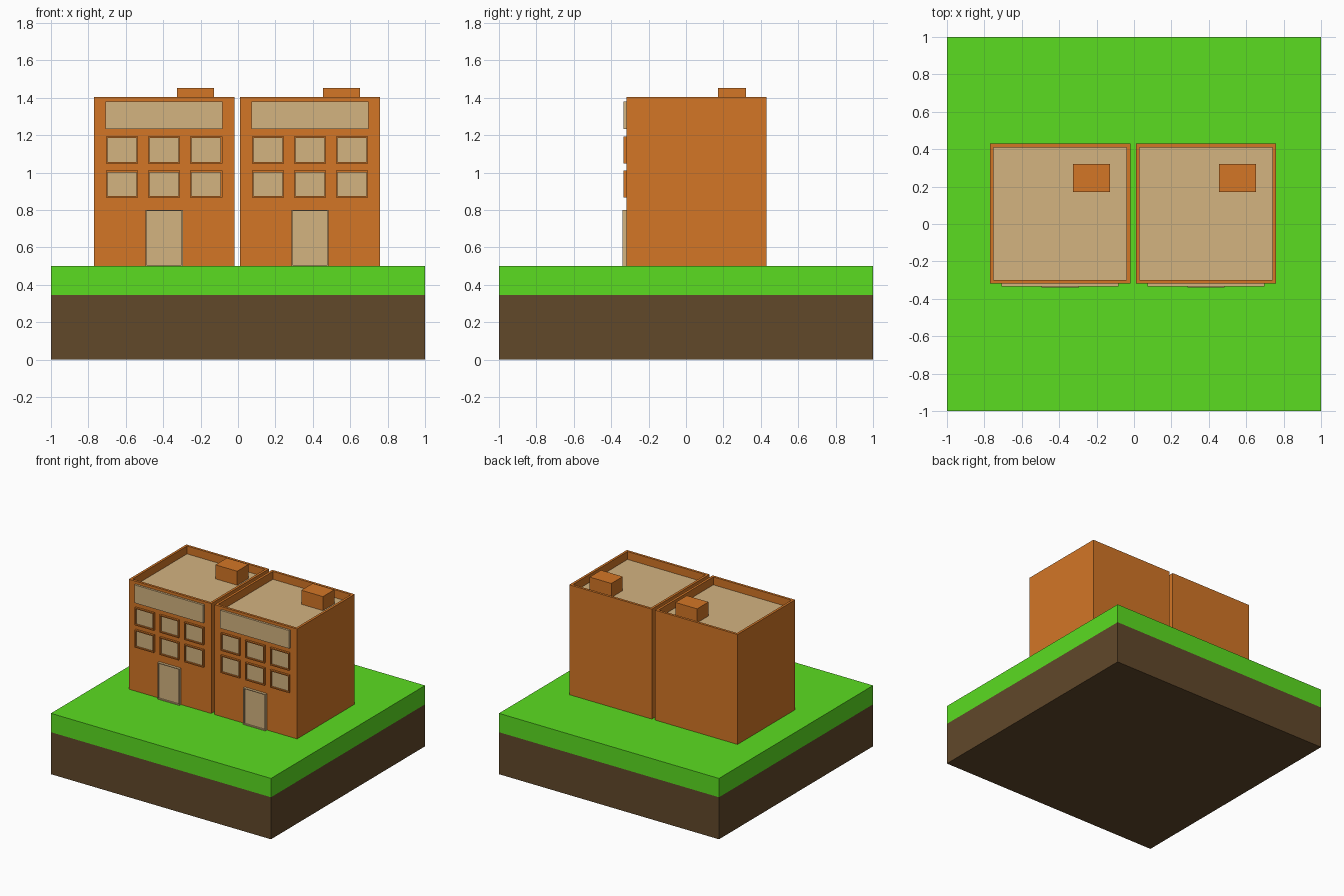
import bpy, bmesh
from mathutils import Vector

if "Cube" in bpy.data.objects:
    bpy.data.objects.remove(bpy.data.objects["Cube"])


def mat(name, rgb):
    lin = [((c / 255 + 0.055) / 1.055) ** 2.4 for c in rgb]
    m = bpy.data.materials.new(name)
    m.diffuse_color = (*lin, 1)
    m.use_nodes = True
    m.node_tree.nodes["Principled BSDF"].inputs["Base Color"].default_value = m.diffuse_color
    return m


ORANGE = mat("brick_orange", (211, 118, 38))
BEIGE = mat("beige", (212, 179, 128))
GREEN = mat("grass_green", (91, 220, 33))
BROWN = mat("soil_brown", (97, 72, 42))


def box(name, lo, hi, m, recess=None):
    """Box between two corners; recess = (face direction, rim, depth, material)."""
    lo, hi = Vector(lo), Vector(hi)
    bm = bmesh.new()
    bmesh.ops.create_cube(bm, size=1)
    for v in bm.verts:
        v.co = (lo + hi) / 2 + v.co * (hi - lo)
    bm.normal_update()
    mats = [m]
    if recess:
        direction, rim, depth, inner = recess
        face = max(bm.faces, key=lambda f: f.normal.dot(Vector(direction)))
        bmesh.ops.inset_individual(bm, faces=[face], thickness=rim)
        bmesh.ops.inset_individual(bm, faces=[face], thickness=0)
        for v in face.verts:
            v.co -= Vector(direction) * depth
        face.material_index = 1
        mats.append(inner)
    me = bpy.data.meshes.new(name)
    bm.to_mesh(me)
    bm.free()
    for k in mats:
        me.materials.append(k)
    ob = bpy.data.objects.new(name, me)
    bpy.context.collection.objects.link(ob)
    return ob


# Ground slab
box("soil", (-1, -1, 0), (1, 1, 0.345), BROWN)
box("grass", (-1, -1, 0.345), (1, 1, 0.5), GREEN)

UP, FRONT = (0, 0, 1), (0, -1, 0)
WALL = -0.318


def building(tag, cx):
    # Body with parapet and sunken roof
    box(f"{tag}_body", (cx - 0.375, WALL, 0.5), (cx + 0.375, 0.43, 1.403),
        ORANGE, (UP, 0.028, 0.065, BEIGE))
    # Rooftop block
    box(f"{tag}_roof_block", (cx + 0.07, 0.172, 1.338), (cx + 0.267, 0.32, 1.453), ORANGE)
    # Blank panel over the windows
    box(f"{tag}_upper_panel", (cx - 0.313, -0.335, 1.232), (cx + 0.313, WALL, 1.38), BEIGE)
    # Door with raised frame
    box(f"{tag}_door", (cx - 0.1, -0.339, 0.5), (cx + 0.1, WALL, 0.8),
        BEIGE, (FRONT, 0.009, 0.013, BEIGE))
    # Two rows of three framed windows
    for r, z in enumerate((0.938, 1.121)):
        for c in range(3):
            x = cx + (c - 1) * 0.225
            box(f"{tag}_window_{r}_{c}", (x - 0.086, -0.335, z - 0.072),
                (x + 0.086, WALL, z + 0.072), ORANGE, (FRONT, 0.012, 0.014, BEIGE))


building("left", -0.395)
building("right", 0.385)
